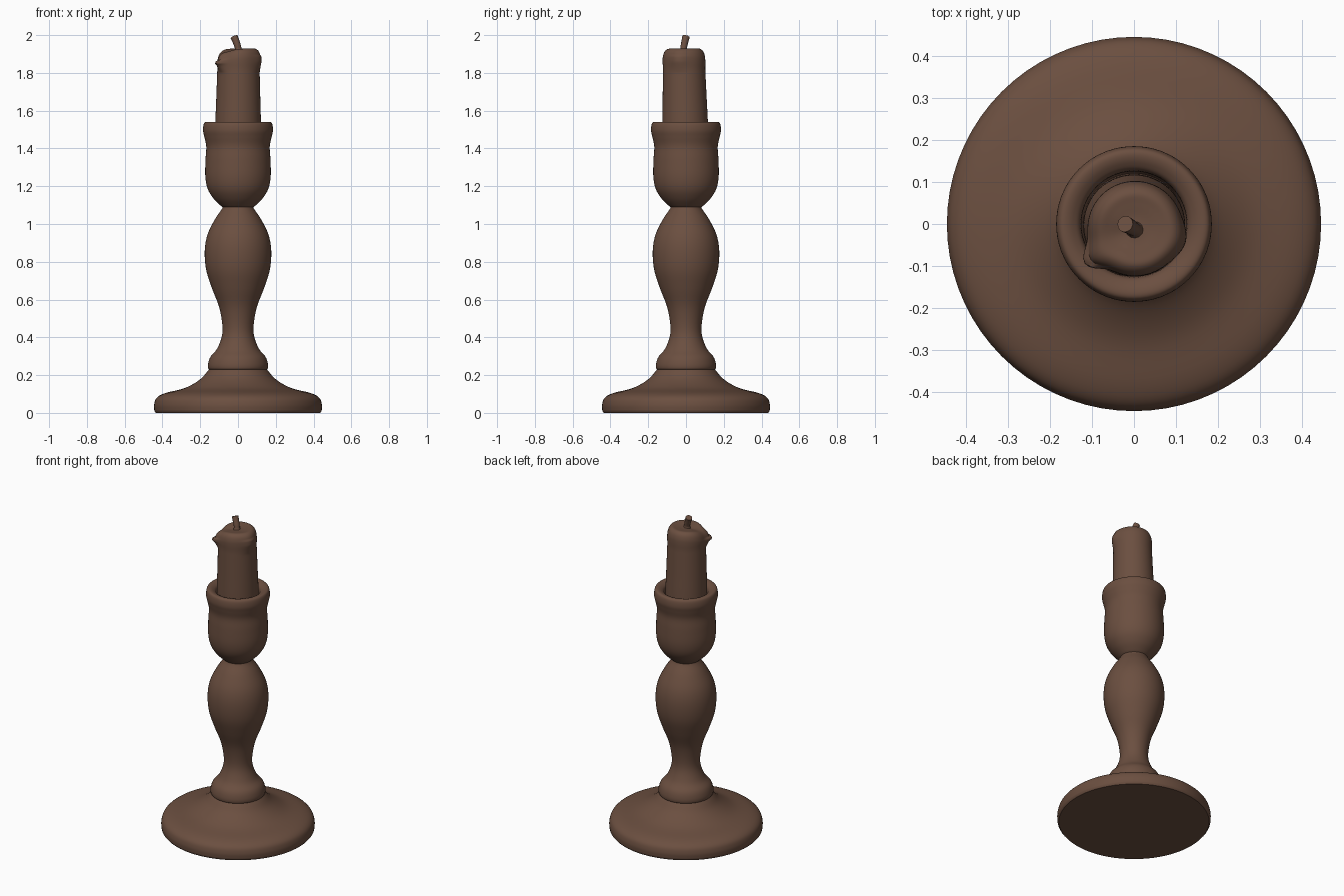
import bpy, bmesh, math
from mathutils import Vector

if "Cube" in bpy.data.objects:
    bpy.data.objects.remove(bpy.data.objects["Cube"])

brown = bpy.data.materials.new("dark_brown")
brown.diffuse_color = (0.147, 0.078, 0.051, 1)
brown.use_nodes = True
brown.node_tree.nodes["Principled BSDF"].inputs["Base Color"].default_value = brown.diffuse_color


def smooth_path(pts, n=5):
    """Catmull-Rom curve through the points."""
    p = [Vector(q) for q in pts]
    p = [2 * p[0] - p[1]] + p + [2 * p[-1] - p[-2]]
    out = []
    for i in range(1, len(p) - 2):
        a, b, c, d = p[i - 1:i + 3]
        for k in range(n):
            t = k / n
            out.append(0.5 * (2 * b + (c - a) * t + (2 * a - 5 * b + 4 * c - d) * t * t
                              + (3 * b - a - 3 * c + d) * t ** 3))
    return out + [p[-2]]


def skin_rings(name, rings, angle=40):
    """Join rings of points into a closed smooth solid."""
    bm = bmesh.new()
    vs = [[bm.verts.new(q) for q in ring] for ring in rings]
    n = len(vs[0])
    for a, b in zip(vs, vs[1:]):
        for i in range(n):
            j = (i + 1) % n
            bm.faces.new((a[i], a[j], b[j], b[i]))
    bm.faces.new(vs[0][::-1])
    bm.faces.new(vs[-1])
    bmesh.ops.recalc_face_normals(bm, faces=bm.faces)
    me = bpy.data.meshes.new(name)
    bm.to_mesh(me)
    bm.free()
    me.materials.append(brown)
    ob = bpy.data.objects.new(name, me)
    bpy.context.collection.objects.link(ob)
    bpy.ops.object.select_all(action='DESELECT')
    bpy.context.view_layer.objects.active = ob
    ob.select_set(True)
    bpy.ops.object.shade_smooth_by_angle(angle=math.radians(angle))
    return ob


def lathe(name, profile, shape=None, n=72):
    rings = []
    for r, z in profile:
        ring = []
        for i in range(n):
            a = 2 * math.pi * i / n
            q = Vector((r * math.cos(a), r * math.sin(a), z))
            ring.append(shape(q, a, r) if shape else q)
        rings.append(ring)
    return skin_rings(name, rings)


# wide round foot
lathe("foot", [(0.435, 0)] + smooth_path([
    (0.443, 0.01), (0.444, 0.045), (0.43, 0.08), (0.385, 0.105), (0.28, 0.132),
    (0.20, 0.178), (0.152, 0.232)]))

# turned stem with bead and bulb
lathe("stem", smooth_path([
    (0.148, 0.228), (0.158, 0.236), (0.158, 0.262), (0.145, 0.298), (0.108, 0.345),
    (0.082, 0.43), (0.097, 0.55), (0.138, 0.66), (0.169, 0.76), (0.176, 0.86),
    (0.161, 0.945), (0.122, 1.025), (0.085, 1.08), (0.08, 1.098)]))

# candle cup with rolled rim and socket
lathe("cup", smooth_path([
    (0.075, 1.085), (0.095, 1.10), (0.13, 1.135), (0.16, 1.185), (0.173, 1.25),
    (0.172, 1.34), (0.168, 1.41), (0.178, 1.46), (0.185, 1.495), (0.181, 1.53),
    (0.168, 1.541), (0.145, 1.535), (0.127, 1.515), (0.125, 1.46), (0.12, 1.40)]))


def bump(a, centre_deg, width_deg):
    d = (a - math.radians(centre_deg) + math.pi) % (2 * math.pi) - math.pi
    return math.exp(-(d / math.radians(width_deg)) ** 2)


def wax(q, a, r):
    """Lean the candle, dip its top and swell the drips."""
    t = max(0, (q.z - 1.4) / 0.53)
    high = max(0, min(1, (q.z - 1.80) / 0.06))
    edge = r / 0.115
    fade = high * (1 if q.z < 1.895 else 0.6)
    drip = 0.034 * bump(a, 215, 15) * fade + 0.012 * bump(a, 345, 22) * fade
    s = 1 + drip * edge / 0.115
    sag = 0.03 * bump(a, 205, 45) * edge * max(0, min(1, (q.z - 1.84) / 0.05))
    return Vector((q.x * s + 0.003 * t, q.y * s - 0.002 - 0.010 * t, q.z - sag))


# partly melted candle
lathe("candle", smooth_path([
    (0.121, 1.40), (0.121, 1.52), (0.117, 1.65), (0.113, 1.78), (0.112, 1.82),
    (0.113, 1.86), (0.111, 1.89), (0.102, 1.915), (0.085, 1.928), (0.06, 1.926),
    (0.03, 1.922), (0.004, 1.922)]), wax)

# bent wick
path = smooth_path([(0.003, -0.014, 1.90), (0.0, -0.012, 1.935),
                    (-0.010, -0.006, 1.965), (-0.021, 0.0, 1.992)])
rings = []
for i, p in enumerate(path):
    d = (path[min(i + 1, len(path) - 1)] - path[max(i - 1, 0)]).normalized()
    u = d.cross(Vector((0, 1, 0))).normalized()
    v = d.cross(u)
    r = 0.016 + 0.004 * (i / len(path))
    if i < 4:
        r += 0.003 * (4 - i)
    rings.append([p + r * (u * math.cos(k * math.pi / 6) + v * math.sin(k * math.pi / 6))
                  for k in range(12)])
skin_rings("wick", rings)
